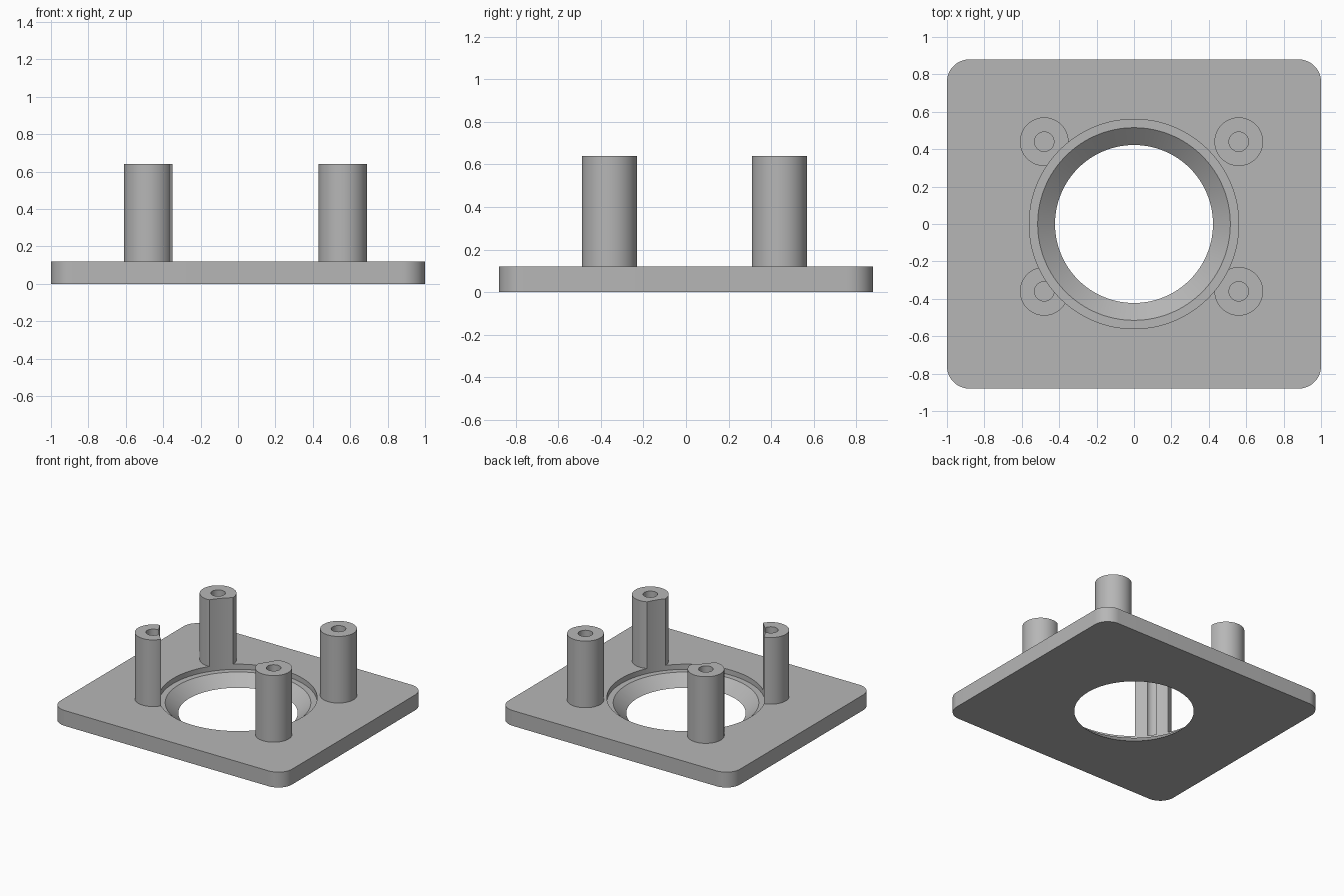
import bpy, bmesh, math

if "Cube" in bpy.data.objects:
    bpy.data.objects.remove(bpy.data.objects["Cube"])

PLATE_TOP, POST_TOP = 0.12, 0.64

grey = bpy.data.materials.new("plain_grey")
grey.use_nodes = True
grey.diffuse_color = (0.47, 0.47, 0.47, 1)
grey.node_tree.nodes["Principled BSDF"].inputs["Base Color"].default_value = grey.diffuse_color


def new_object(name, bm):
    bmesh.ops.recalc_face_normals(bm, faces=bm.faces)
    mesh = bpy.data.meshes.new(name)
    bm.to_mesh(mesh)
    bm.free()
    mesh.materials.append(grey)
    obj = bpy.data.objects.new(name, mesh)
    bpy.context.collection.objects.link(obj)
    return obj


def prism(name, outline, z0, z1):
    """Extrude a closed outline of (x, y) points from z0 to z1."""
    bm = bmesh.new()
    face = bm.faces.new([bm.verts.new((x, y, z0)) for x, y in outline])
    grown = bmesh.ops.extrude_face_region(bm, geom=[face])["geom"]
    top = [v for v in grown if isinstance(v, bmesh.types.BMVert)]
    bmesh.ops.translate(bm, verts=top, vec=(0, 0, z1 - z0))
    return new_object(name, bm)


def arc(cx, cy, r, start, sweep, steps):
    angles = [start + sweep * i / steps for i in range(steps + 1)]
    return [(cx + r * math.cos(a), cy + r * math.sin(a)) for a in angles]


def circle(cx, cy, r, steps):
    return arc(cx, cy, r, 0, 2 * math.pi, steps)[:-1]


def lathe(name, profile, steps):
    """Closed solid from a stack of (radius, z) rings."""
    bm = bmesh.new()
    rings = [[bm.verts.new((x, y, z)) for x, y in circle(0, 0, r, steps)]
             for r, z in profile]
    for low, high in zip(rings, rings[1:]):
        for i in range(steps):
            j = (i + 1) % steps
            bm.faces.new((low[i], low[j], high[j], high[i]))
    bm.faces.new(rings[0])
    bm.faces.new(rings[-1])
    return new_object(name, bm)


def cut(obj, cutter):
    mod = obj.modifiers.new("cut", 'BOOLEAN')
    mod.operation, mod.solver, mod.object = 'DIFFERENCE', 'EXACT', cutter
    bpy.context.view_layer.objects.active = obj
    bpy.ops.object.modifier_apply(modifier=mod.name)


def smooth(obj):
    bpy.ops.object.select_all(action='DESELECT')
    obj.select_set(True)
    bpy.context.view_layer.objects.active = obj
    bpy.ops.object.shade_smooth_by_angle(angle=math.radians(30))


# Opening: tapered hole, shallow step, then straight clearance up past the posts
opening = lathe("opening_cutter",
                [(0.376, -0.04), (0.515, 0.08), (0.56, 0.08), (0.56, 0.8)], 128)
opening.hide_render = True

# Base plate with rounded corners
R = 0.12
outline = []
for k, (sx, sy) in enumerate([(1, 1), (-1, 1), (-1, -1), (1, -1)]):
    outline += arc(sx * (1 - R), sy * (0.88 - R), R, k * math.pi / 2, math.pi / 2, 12)
plate = prism("base_plate", outline, 0, PLATE_TOP)
cut(plate, opening)
smooth(plate)

# Four hollow posts, trimmed where they overlap the opening
for side, x in (("right", -0.48), ("left", 0.56)):
    for end, y in (("front", -0.36), ("back", 0.44)):
        post = prism(f"{end}_{side}_post", circle(x, y, 0.13, 64), PLATE_TOP, POST_TOP)
        bore = prism("bore_cutter", circle(x, y, 0.052, 32), 0, 0.8)
        cut(post, bore)
        cut(post, opening)
        smooth(post)
        bpy.data.objects.remove(bore)

bpy.data.objects.remove(opening)
